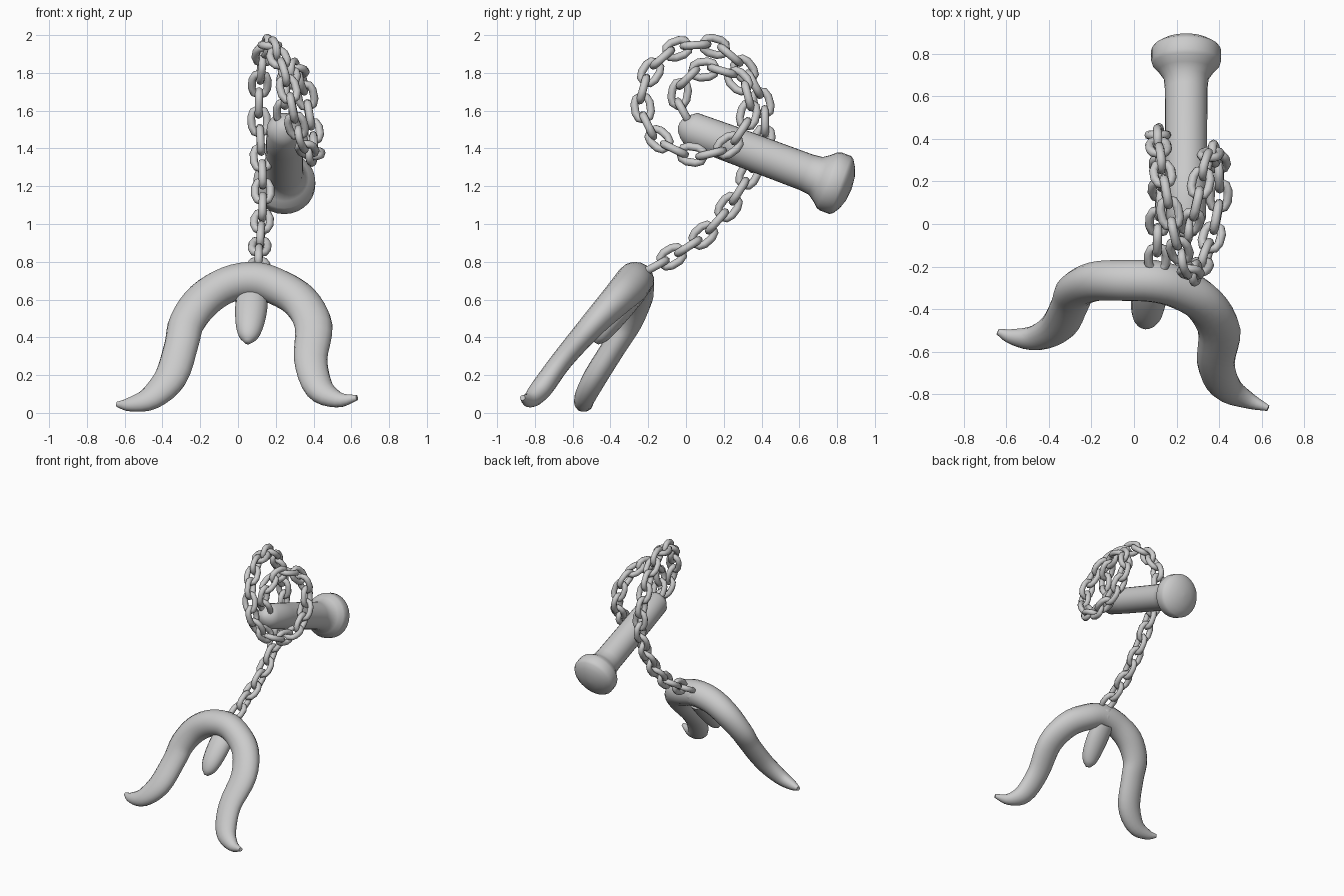
import bpy, bmesh, math
from mathutils import Vector, Matrix

cube = bpy.data.objects.get("Cube")
if cube:
    bpy.data.objects.remove(cube, do_unlink=True)

grey = bpy.data.materials.new("plain grey")
grey.use_nodes = True
GREY = (0.6, 0.6, 0.6, 1)
grey.diffuse_color = GREY
grey.node_tree.nodes["Principled BSDF"].inputs["Base Color"].default_value = GREY


def finish(name, bm, angle=50):
    bmesh.ops.recalc_face_normals(bm, faces=bm.faces)
    mesh = bpy.data.meshes.new(name)
    bm.to_mesh(mesh)
    bm.free()
    mesh.materials.append(grey)
    ob = bpy.data.objects.new(name, mesh)
    bpy.context.collection.objects.link(ob)
    bpy.ops.object.select_all(action='DESELECT')
    ob.select_set(True)
    bpy.context.view_layer.objects.active = ob
    bpy.ops.object.shade_smooth_by_angle(angle=math.radians(angle))
    return ob


def spline(points, steps):
    """Catmull-Rom curve through points of any size."""
    pts = [Vector(p) for p in points]
    pts = [2 * pts[0] - pts[1]] + pts + [2 * pts[-1] - pts[-2]]
    out = []
    for a, b, c, d in zip(pts, pts[1:], pts[2:], pts[3:]):
        for k in range(steps):
            t = k / steps
            out.append(0.5 * (2 * b + (c - a) * t + (2 * a - 5 * b + 4 * c - d) * t**2
                              + (3 * b - a - 3 * c + d) * t**3))
    return out + [pts[-2]]


def loft(bm, centres, radii, squash, sides, side, closed=False):
    """Tube of rings along centres, squashed along the side axis."""
    n, rings, ref = len(centres), [], Vector(side)
    for i, c in enumerate(centres):
        nxt = centres[(i + 1) % n] if closed else centres[min(i + 1, n - 1)]
        prv = centres[i - 1] if closed else centres[max(i - 1, 0)]
        tan = (nxt - prv).normalized()
        u = (ref - tan * ref.dot(tan)).normalized()
        v = tan.cross(u)
        angles = [math.tau * k / sides for k in range(sides)]
        rings.append([bm.verts.new(c + radii[i] * (u * squash[i] * math.cos(a) + v * math.sin(a)))
                      for a in angles])
    pairs = list(zip(rings, rings[1:])) + ([(rings[-1], rings[0])] if closed else [])
    for r, s in pairs:
        for k in range(sides):
            j = (k + 1) % sides
            bm.faces.new((r[k], r[j], s[j], s[k]))
    if not closed:
        bm.faces.new(rings[0])
        bm.faces.new(rings[-1])


def tube(name, stations, steps, sides):
    """Tapered limb from (x, y, z, radius, squash) stations."""
    pts = spline(stations, steps)
    bm = bmesh.new()
    loft(bm, [Vector(p[:3]) for p in pts], [max(p[3], 0.005) for p in pts],
         [p[4] for p in pts], sides, (0, 0.79, -0.61))
    return finish(name, bm, 70)


# Curved claw with two flattened legs
tube("claw", [
    (-0.64, -0.505, 0.045, 0.014, 1), (-0.57, -0.53, 0.045, 0.04, 0.9),
    (-0.46, -0.535, 0.08, 0.068, 0.8), (-0.355, -0.48, 0.19, 0.088, 0.72),
    (-0.30, -0.375, 0.36, 0.09, 0.72), (-0.27, -0.31, 0.48, 0.096, 0.8),
    (-0.18, -0.27, 0.60, 0.1, 0.9), (-0.05, -0.265, 0.68, 0.097, 1),
    (0.09, -0.27, 0.702, 0.098, 1), (0.21, -0.30, 0.665, 0.098, 1),
    (0.33, -0.375, 0.59, 0.1, 0.85), (0.40, -0.50, 0.46, 0.1, 0.68),
    (0.385, -0.655, 0.28, 0.088, 0.65), (0.43, -0.765, 0.13, 0.077, 0.75),
    (0.53, -0.825, 0.07, 0.044, 0.9), (0.63, -0.865, 0.08, 0.014, 1)], 4, 16)

# Middle stub under the arch
tube("middle_stub", [
    (0.075, -0.26, 0.64, 0.08, 0.7), (0.07, -0.34, 0.555, 0.085, 0.75),
    (0.062, -0.415, 0.465, 0.074, 0.8), (0.055, -0.455, 0.405, 0.052, 0.85),
    (0.05, -0.475, 0.37, 0.015, 1)], 4, 16)

# Chain socket on the back of the claw
tube("chain_socket", [
    (0.09, -0.25, 0.68, 0.07, 1), (0.10, -0.225, 0.715, 0.065, 1),
    (0.11, -0.195, 0.74, 0.04, 1)], 3, 14)

# Handle: turned profile along a sloping axis
axis = Vector((0, 0.936, -0.35)).normalized()
base = Vector((0.245, 0.494, 1.327))
profile = [(-0.568, 0.01), (-0.56, 0.035), (-0.535, 0.065), (-0.497, 0.093), (-0.3, 0.097),
           (0.15, 0.1), (0.205, 0.106), (0.24, 0.13), (0.272, 0.158), (0.29, 0.164),
           (0.345, 0.164), (0.362, 0.152), (0.385, 0.115), (0.402, 0.065), (0.408, 0.01)]
bm = bmesh.new()
loft(bm, [base + axis * t for t, r in profile], [r for t, r in profile],
     [1] * len(profile), 28, (1, 0, 0))
finish("handle", bm)

# Chain route: up from the claw, one wide coil, then a small coil into the handle
route = spline([
    (0.11, -0.21, 0.75), (0.11, -0.07, 0.83), (0.12, 0.08, 0.93), (0.13, 0.21, 1.07),
    (0.13, 0.32, 1.24), (0.12, 0.405, 1.43), (0.11, 0.41, 1.61), (0.12, 0.33, 1.79),
    (0.145, 0.18, 1.93), (0.18, 0.0, 1.94), (0.22, -0.14, 1.865), (0.27, -0.23, 1.70),
    (0.31, -0.20, 1.52), (0.36, -0.08, 1.405), (0.395, 0.08, 1.365), (0.40, 0.23, 1.42),
    (0.38, 0.325, 1.56), (0.355, 0.32, 1.70), (0.32, 0.22, 1.80), (0.29, 0.08, 1.815),
    (0.26, -0.01, 1.75), (0.25, -0.035, 1.65), (0.245, 0.01, 1.55)], 24)


def link_outline(half_len, half_wid):
    pts = []
    for sign in (1, -1):
        for k in range(5):
            a = -math.pi / 2 + math.pi * k / 4
            pts.append(sign * Vector((half_len - half_wid + half_wid * math.cos(a),
                                      half_wid * math.sin(a), 0)))
    return pts


# Links at equal spacing, each turned a quarter from the last
outline = link_outline(0.066, 0.041)
ones = [1] * len(outline)
total = sum((b - a).length for a, b in zip(route, route[1:]))
count = round(total / 0.1)
bm = bmesh.new()
travelled, made = 0, 0
for a, b in zip(route, route[1:]):
    travelled += (b - a).length
    if made < count and travelled >= (made + 0.5) * total / count:
        tan = (b - a).normalized()
        flat = tan.cross(Vector((1, 0, 0))).normalized()
        edge = tan.cross(flat)
        u = flat if made % 2 else edge
        normal = tan.cross(u)
        frame = Matrix((tan, u, normal)).transposed()
        loft(bm, [b + frame @ p for p in outline], [0.021 * s for s in ones], ones, 8,
             normal, closed=True)
        made += 1
finish("chain", bm, 60)
